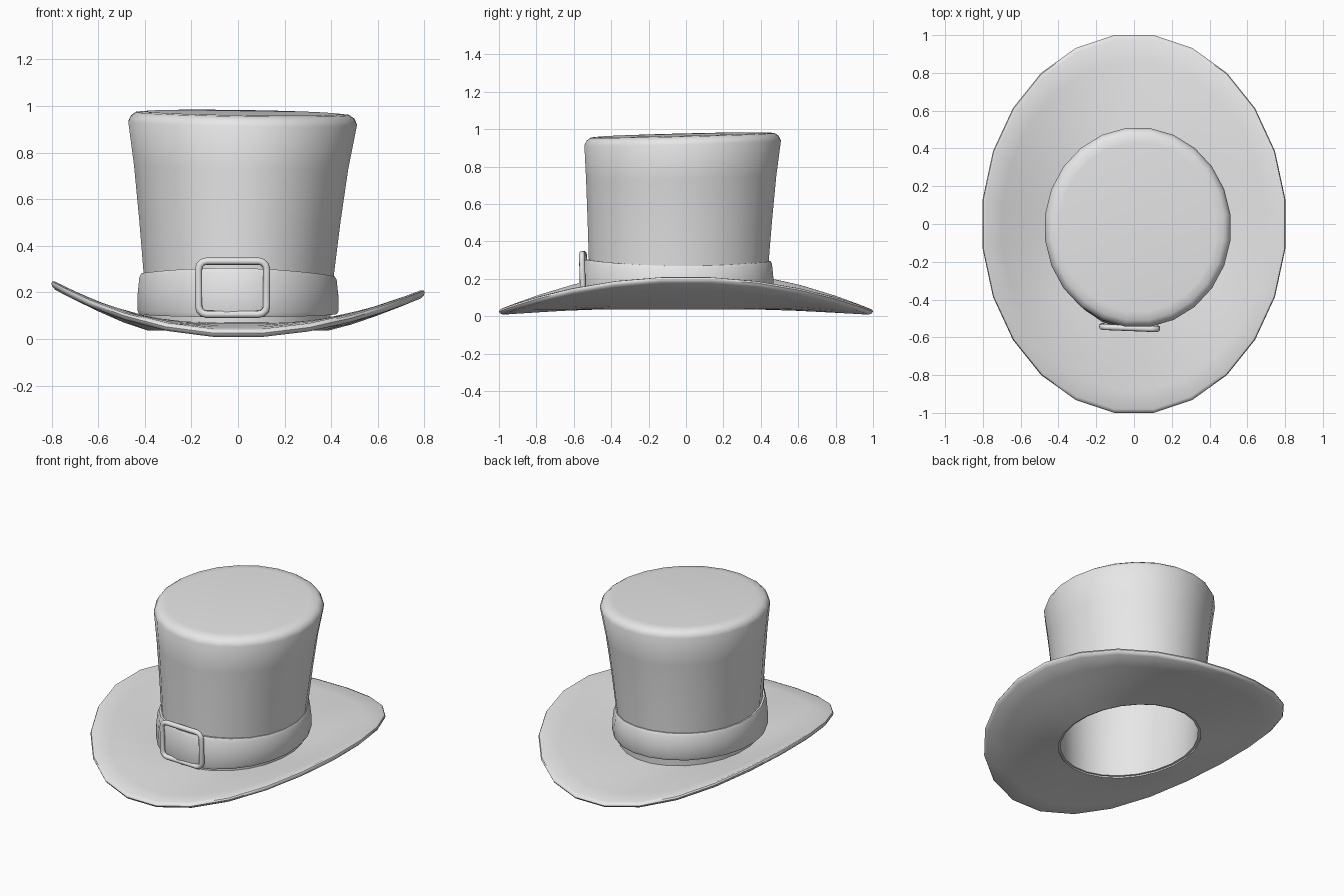
import bpy, bmesh
from math import sin, cos, pi

cube = bpy.data.objects.get("Cube")
if cube:
    bpy.data.objects.remove(cube)

grey = bpy.data.materials.new("grey felt")
grey.use_nodes = True
grey.diffuse_color = (0.8, 0.8, 0.8, 1)
grey.node_tree.nodes["Principled BSDF"].inputs["Base Color"].default_value = (0.8, 0.8, 0.8, 1)
SIDES = 24


def finish(obj, angle=45):
    obj.data.materials.append(grey)
    bpy.ops.object.select_all(action="DESELECT")
    obj.select_set(True)
    bpy.context.view_layer.objects.active = obj
    bpy.ops.object.shade_smooth_by_angle(angle=angle * pi / 180)


def loft(name, rings, closed=False, caps=False):
    """Skin a list of equal rings of points."""
    bm = bmesh.new()
    loops = [[bm.verts.new(p) for p in ring] for ring in rings]
    n = len(loops[0])
    pairs = list(zip(loops, loops[1:]))
    if closed:
        pairs.append((loops[-1], loops[0]))
    for a, b in pairs:
        for i in range(n):
            j = (i + 1) % n
            bm.faces.new((a[i], a[j], b[j], b[i]))
    if caps:
        bm.faces.new(loops[0])
        bm.faces.new(loops[-1])
    bmesh.ops.recalc_face_normals(bm, faces=bm.faces)
    mesh = bpy.data.meshes.new(name)
    bm.to_mesh(mesh)
    bm.free()
    obj = bpy.data.objects.new(name, mesh)
    bpy.context.collection.objects.link(obj)
    finish(obj)
    return obj


def ring(cx, cy, rx, ry, height):
    """Ellipse whose height is a function of x and y."""
    points = []
    for i in range(SIDES):
        a = 2 * pi * (i + 0.5) / SIDES
        x, y = cx + rx * cos(a), cy + ry * sin(a)
        points.append((x, y, height(x, y)))
    return points


# Brim: oval sheet with curled-up sides and a rounded lip
def brim_ring(t, lift):
    points = []
    for i in range(SIDES):
        a = 2 * pi * (i + 0.5) / SIDES
        c, s = cos(a), sin(a)
        x = (0.39 + 0.418 * t) * c
        y = -0.04 * (1 - t) + (0.47 + 0.538 * t) * s
        rim = 0.004 + (0.2 - 0.02 * c) * c * c
        points.append((x, y, 0.036 + (rim - 0.036) * t ** 1.2 + lift))
    return points


under = [brim_ring(t, 0) for t in (0, 0.25, 0.5, 0.75, 0.96)]
lip = [brim_ring(0.99, 0.008), brim_ring(1, 0.018), brim_ring(0.99, 0.029)]
upper = [brim_ring(t, 0.035) for t in (0.96, 0.75, 0.5, 0.25, 0)]
loft("brim", under + lip + upper, closed=True)


# Crown: flared hollow wall, open below, with a slightly tilted top
def crown_ring(t, inset, drop=0):
    def height(x, y):
        top = 0.972 + 0.025 * y - 0.015 * x - drop
        return 0.045 + (top - 0.045) * t
    f = t ** 1.3
    return ring(0.02 * f, -0.043 + 0.025 * f,
                0.395 + 0.1 * f - inset, 0.475 + 0.055 * f - inset, height)


levels = (0, 0.25, 0.5, 0.75)
inner = [crown_ring(t, 0.02) for t in levels]
outer = [crown_ring(t, 0) for t in levels]
loft("crown",
     [crown_ring(1, 0.07, 0.025), crown_ring(0.93, 0.03)] + inner[::-1] + outer
     + [crown_ring(1, 0, 0.045), crown_ring(1, 0.012, 0.02),
        crown_ring(1, 0.035, 0.004), crown_ring(1, 0.08)], caps=True)


# Hatband: raised strip wrapped round the crown base
def band_ring(grow, t):
    def height(x, y):
        bottom = 0.11 + 0.03 * y
        top = 0.275 - 0.015 * x + 0.1 * y * y
        return bottom + (top - bottom) * t
    return ring(0, -0.043, 0.4 + grow, 0.48 + grow, height)


loft("hatband", [band_ring(g, t) for g, t in (
    (-0.01, 0), (0.028, 0), (0.036, 0.1), (0.034, 0.5),
    (0.027, 0.9), (0.018, 1), (-0.01, 1))], closed=True)


# Buckle: rounded rectangular frame swept with a round section
curve = bpy.data.curves.new("buckle", "CURVE")
curve.dimensions = "3D"
curve.bevel_depth = 0.016
curve.bevel_resolution = 2
path = []
HALF_W, HALF_H, CORNER = 0.146, 0.114, 0.035
for k, (sx, sz) in enumerate(((1, 1), (-1, 1), (-1, -1), (1, -1))):
    for step in range(4):
        a = pi / 2 * (k + step / 3)
        path.append((sx * (HALF_W - CORNER) + CORNER * cos(a),
                     sz * (HALF_H - CORNER) + CORNER * sin(a)))
spline = curve.splines.new("POLY")
spline.points.add(len(path) - 1)
for point, (x, z) in zip(spline.points, path):
    point.co = (x - 0.023, -0.548 - 0.04 * x - 0.03 * z, z + 0.22, 1)
spline.use_cyclic_u = True
frame = bpy.data.objects.new("buckle", curve)
bpy.context.collection.objects.link(frame)
bpy.ops.object.select_all(action="DESELECT")
frame.select_set(True)
bpy.context.view_layer.objects.active = frame
bpy.ops.object.convert(target="MESH")
finish(bpy.context.view_layer.objects.active, 60)
